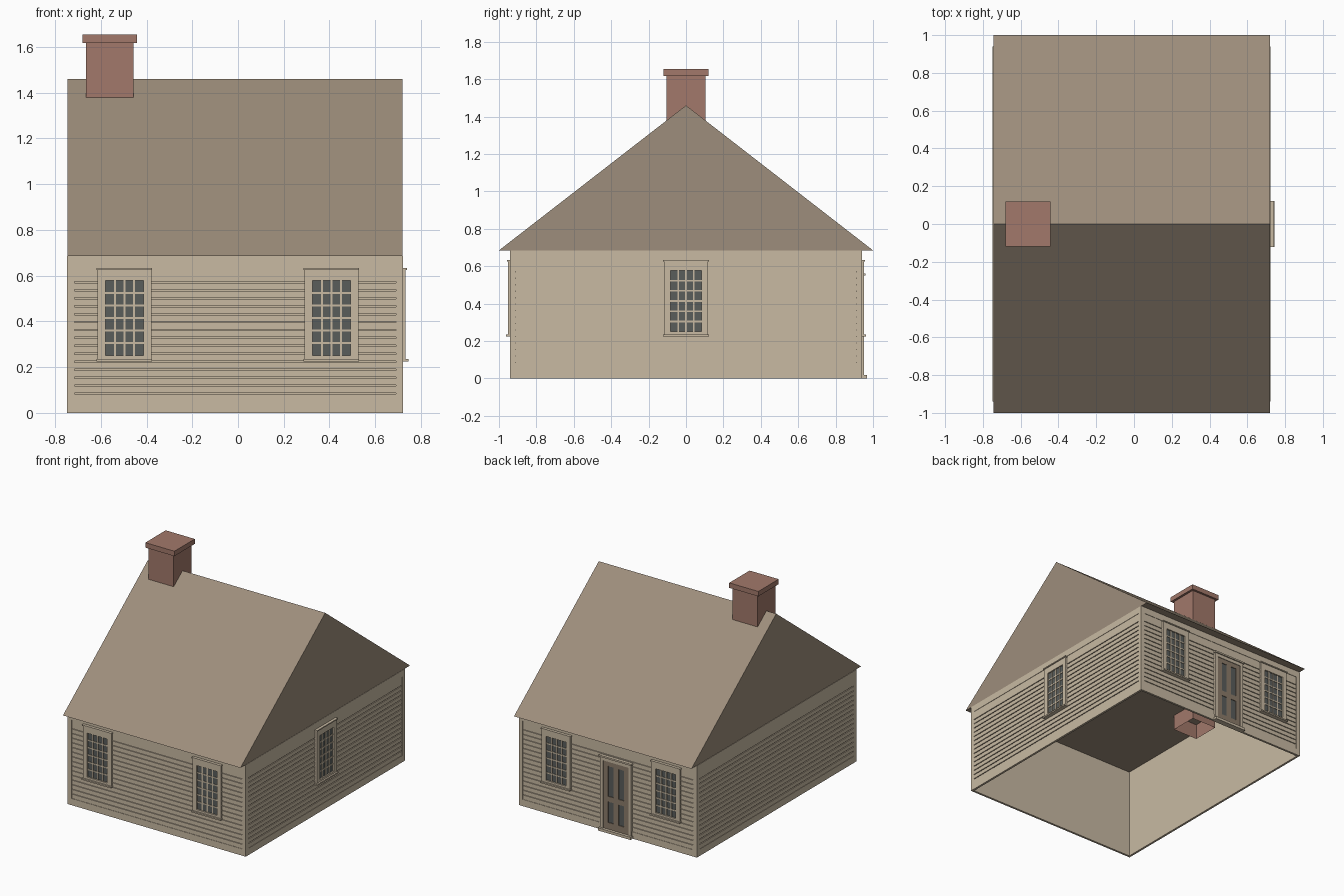
import bpy
import bmesh
from mathutils import Vector

cube = bpy.data.objects.get("Cube")
if cube:
    bpy.data.objects.remove(cube, do_unlink=True)


def material(name, rgb):
    m = bpy.data.materials.new(name)
    m.use_nodes = True
    m.diffuse_color = (*rgb, 1)
    m.node_tree.nodes["Principled BSDF"].inputs["Base Color"].default_value = (*rgb, 1)
    return m


CREAM = material("cream_paint", (0.58, 0.49, 0.365))
ROOF = material("brown_roof", (0.34, 0.27, 0.20))
BRICK = material("red_brick", (0.36, 0.19, 0.145))
GLASS = material("dark_glass", (0.10, 0.11, 0.105))
DOOR = material("brown_door", (0.26, 0.20, 0.145))


def finish(name, bm, mat):
    bmesh.ops.recalc_face_normals(bm, faces=bm.faces)
    mesh = bpy.data.meshes.new(name)
    bm.to_mesh(mesh)
    bm.free()
    mesh.materials.append(mat)
    obj = bpy.data.objects.new(name, mesh)
    bpy.context.collection.objects.link(obj)
    return obj


def add_box(bm, a, b):
    """Box between two opposite corners."""
    a, b = Vector(a), Vector(b)
    verts = bmesh.ops.create_cube(bm, size=1)["verts"]
    for v in verts:
        v.co = Vector([(a[i] + b[i]) / 2 + v.co[i] * (b[i] - a[i]) for i in range(3)])
    return verts


X0, X1, Y, EAVE, RIDGE = -0.748, 0.722, 0.94, 0.685, 1.46

# Each side maps (along the wall, outward depth, height) to the model
SIDES = {
    "front": lambda u, d, z: (u, -Y - d, z),
    "back": lambda u, d, z: (u, Y + d, z),
    "left": lambda u, d, z: (X1 + d, u, z),
    "right": lambda u, d, z: (X0 - d, u, z),
}


def wall_part(name, side, mat, boxes):
    """Boxes given as (u0, u1, z0, z1, d0, d1) against one wall."""
    bm = bmesh.new()
    place = SIDES[side]
    for u0, u1, z0, z1, d0, d1 in boxes:
        add_box(bm, place(u0, d0, z0), place(u1, d1, z1))
    return finish(name, bm, mat)


# Walls: trim frame, backing sheet and separate siding boards
LOW, HIGH, TRIM, ROW, GAP = 0.05, 0.635, 0.032, 0.0347, 0.006
seams = [0.085 + ROW * i for i in range(15)]
for side in SIDES:
    u0, u1 = (X0, X1) if side in ("front", "back") else (-Y, Y)
    a, b = u0 + TRIM, u1 - TRIM
    wall_part(side + "_wall", side, CREAM, [(u0 + 0.01, u1 - 0.01, 0, EAVE, -0.016, -0.01)])
    wall_part(side + "_trim", side, CREAM, [
        (u0, a, 0, EAVE, -0.012, 0), (b, u1, 0, EAVE, -0.012, 0),
        (a, b, 0, LOW, -0.012, 0), (a, b, HIGH, EAVE, -0.012, 0)])
    edges = [LOW - GAP / 2] + seams + [HIGH + GAP / 2]
    wall_part(side + "_siding", side, CREAM, [
        (a, b, lo + GAP / 2, hi - GAP / 2, -0.012, -0.003)
        for lo, hi in zip(edges, edges[1:])])


# Windows: casing with cap and sill, glass, and a grid of bars
def window(name, side, c):
    w, g, z0, z1 = 0.118, 0.083, 0.25, 0.578
    wall_part(name + "_casing", side, CREAM, [
        (c - w, c - g, 0.235, 0.625, -0.01, 0.011),
        (c + g, c + w, 0.235, 0.625, -0.01, 0.011),
        (c - g, c + g, z1, 0.625, -0.01, 0.011),
        (c - g, c + g, 0.235, z0, -0.01, 0.011),
        (c - w - 0.004, c + w + 0.004, 0.625, 0.633, -0.01, 0.018),
        (c - w - 0.004, c + w + 0.004, 0.225, 0.235, -0.01, 0.023)])
    wall_part(name + "_glass", side, GLASS, [(c - g, c + g, z0, z1, -0.002, 0.001)])
    t = 0.0045
    cols = [c - g + 2 * g * i / 4 for i in range(1, 4)]
    rows = [z0 + (z1 - z0) * i / 6 for i in range(1, 6)]
    wall_part(name + "_bars", side, CREAM,
              [(u - t, u + t, z0, z1, 0, 0.005) for u in cols]
              + [(c - g, c + g, z - t, z + t, 0, 0.005) for z in rows])


for side in ("front", "back"):
    window(side + "_right_window", side, -0.497)
    window(side + "_left_window", side, 0.408)
window("side_window", "left", 0)

# Back door: casing, cap, step, framed leaf and four glazed panels
c, w, h = -0.085, 0.128, 0.105
wall_part("door_casing", "back", CREAM, [
    (c - w, c - h, 0.02, 0.55, -0.01, 0.011),
    (c + h, c + w, 0.02, 0.55, -0.01, 0.011),
    (c - h, c + h, 0.525, 0.55, -0.01, 0.011),
    (c - w - 0.006, c + w + 0.006, 0.55, 0.562, -0.01, 0.02)])
wall_part("door_step", "back", CREAM, [(c - w - 0.006, c + w + 0.006, 0, 0.02, -0.01, 0.027)])
wall_part("door_leaf", "back", DOOR,
          [(c + u - 0.02, c + u + 0.02, 0.02, 0.525, -0.01, 0.006) for u in (-0.085, 0, 0.085)]
          + [(c - h, c + h, lo, hi, -0.01, 0.006)
             for lo, hi in ((0.02, 0.07), (0.225, 0.265), (0.49, 0.525))])
wall_part("door_panels", "back", GLASS, [(c - h, c + h, 0.03, 0.52, -0.002, 0.001)])

# Roof: gabled prism, closed underneath as the ceiling
bm = bmesh.new()
ends = [[bm.verts.new((x, y, z)) for y, z in ((-1, EAVE), (1, EAVE), (0, RIDGE))]
        for x in (X0 + 0.003, X1 - 0.002)]
for end in ends:
    bm.faces.new(end)
for i in range(3):
    j = (i + 1) % 3
    bm.faces.new((ends[0][i], ends[0][j], ends[1][j], ends[1][i]))
finish("roof", bm, ROOF)

# Chimney: open-bottomed stack through the ceiling, with a wider cap
bm = bmesh.new()
add_box(bm, (-0.664, -0.104, 0.57), (-0.458, 0.104, 1.62))
bm.faces.ensure_lookup_table()
bottom = min(bm.faces, key=lambda f: f.calc_center_median().z)
bmesh.ops.delete(bm, geom=[bottom], context="FACES")
finish("chimney_stack", bm, BRICK)
bm = bmesh.new()
add_box(bm, (-0.681, -0.12, 1.618), (-0.441, 0.12, 1.655))
finish("chimney_cap", bm, BRICK)
